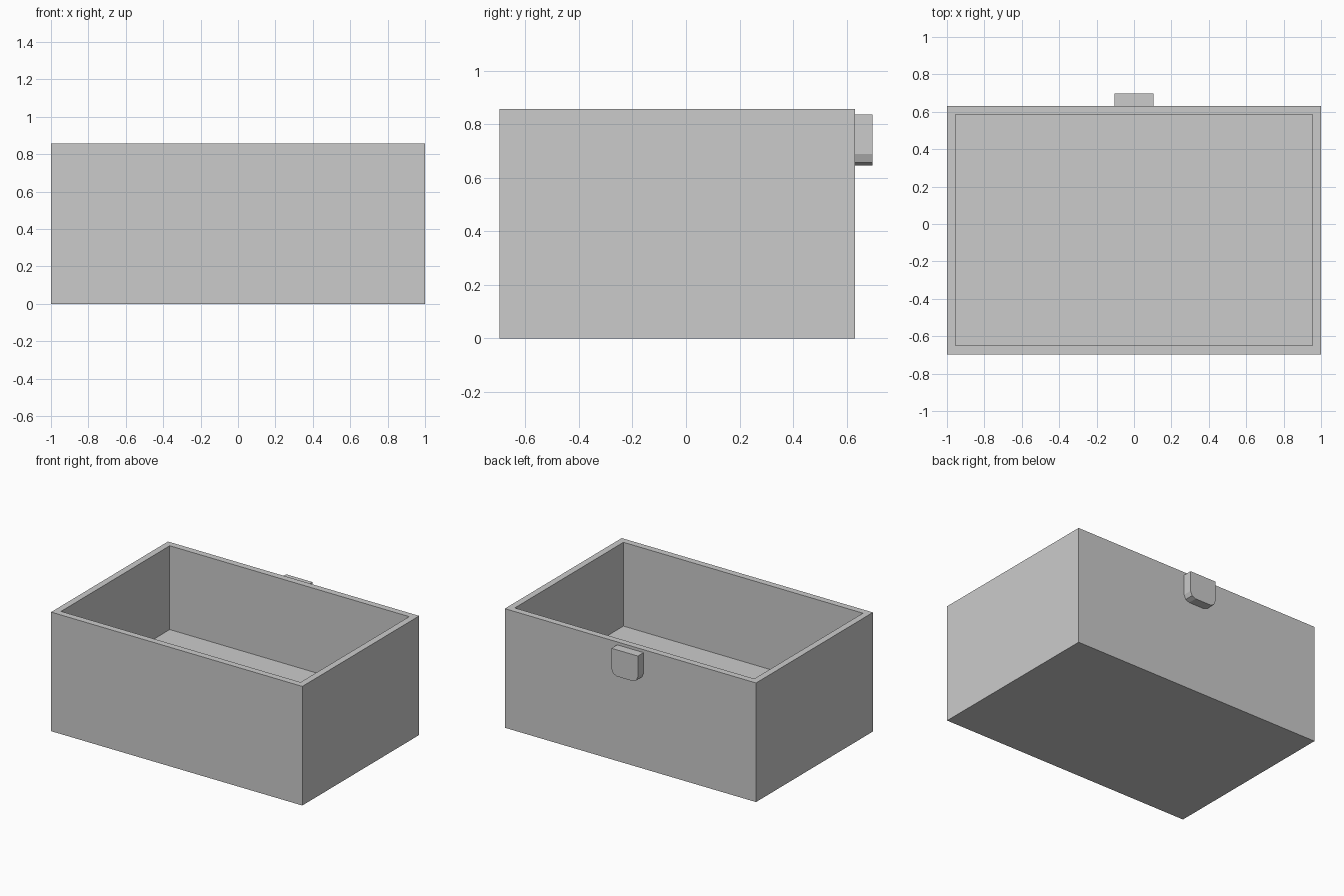
import bpy, bmesh
from math import sin, cos, pi
from mathutils import Vector

if "Cube" in bpy.data.objects:
    bpy.data.objects.remove(bpy.data.objects["Cube"])


def finish(bm, name):
    bmesh.ops.recalc_face_normals(bm, faces=bm.faces)
    mesh = bpy.data.meshes.new(name)
    bm.to_mesh(mesh)
    bm.free()
    obj = bpy.data.objects.new(name, mesh)
    bpy.context.collection.objects.link(obj)
    return obj


HEIGHT, FLOOR, WALL = 0.857, 0.254, 0.066
FRONT, BACK, TAB_BACK = -0.697, 0.632, 0.697

# Open box: solid block with its top inset and sunk to the floor level
bm = bmesh.new()
bmesh.ops.create_cube(bm, size=1)
bmesh.ops.scale(bm, vec=(2, BACK - FRONT, HEIGHT), verts=bm.verts)
bmesh.ops.translate(bm, vec=(0, (FRONT + BACK) / 2, HEIGHT / 2), verts=bm.verts)
bm.normal_update()
top = max(bm.faces, key=lambda f: f.calc_center_median().z)
bmesh.ops.inset_region(bm, faces=[top], thickness=WALL)
sunk = bmesh.ops.extrude_discrete_faces(bm, faces=[top])["faces"][0]
bmesh.ops.translate(bm, vec=(0, 0, FLOOR - HEIGHT), verts=sunk.verts)
finish(bm, "open_box")

# Pull tab: rectangle with two-segment rounded lower corners, on the back wall
W, TOP, BOTTOM, R = 0.105, 0.836, 0.645, 0.043
arc = [(W - R + R * cos(a), BOTTOM + R - R * sin(a)) for a in (0, pi / 4, pi / 2)]
profile = [(W, TOP)] + arc + [(-x, z) for x, z in reversed(arc)] + [(-W, TOP)]
bm = bmesh.new()
face = bm.faces.new([bm.verts.new((x, BACK, z)) for x, z in profile])
geom = bmesh.ops.extrude_face_region(bm, geom=[face], use_keep_orig=True)["geom"]
bmesh.ops.translate(bm, vec=Vector((0, TAB_BACK - BACK, 0)),
                    verts=[g for g in geom if isinstance(g, bmesh.types.BMVert)])
finish(bm, "pull_tab")
